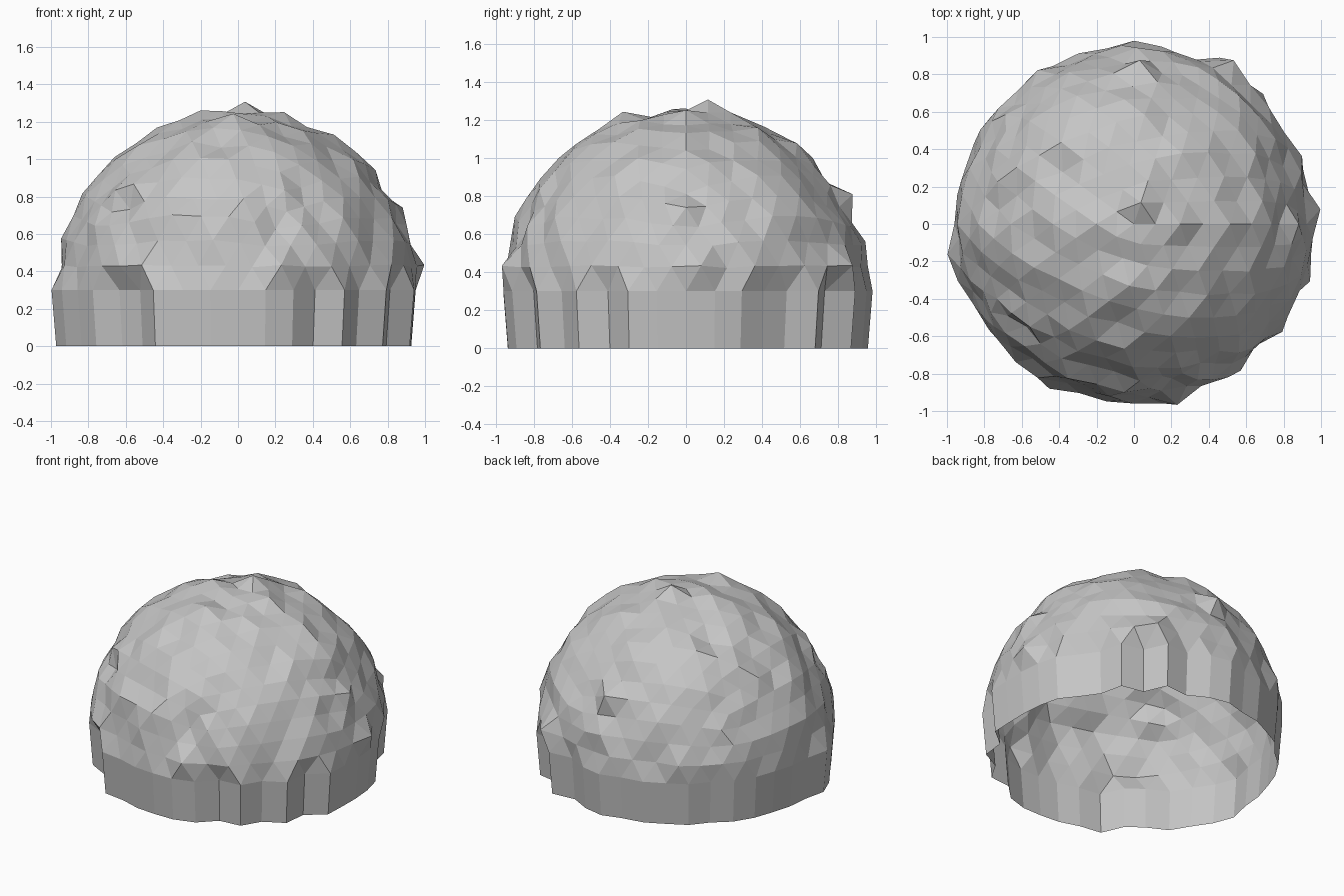
import bpy
import bmesh
import random
from math import atan2, degrees
from mathutils import Vector

random.seed(4)
WALL = 0.3       # height of the straight skirt
RADIUS = 0.95    # mean dome radius
ROUGH = 0.022    # how far the facets are pushed in or out

cube = bpy.data.objects.get("Cube")
if cube:
    bpy.data.objects.remove(cube, do_unlink=True)

# Stone material
stone = bpy.data.materials.new("grey_stone")
stone.use_nodes = True
GREY = (0.56, 0.56, 0.56, 1)
stone.diffuse_color = GREY
stone.node_tree.nodes["Principled BSDF"].inputs["Base Color"].default_value = GREY

# Rim radii in steps of nine degrees, from -x round the front to the back
rim_radii = [
    0.96, 1.01, 0.99, 0.96, 0.96, 0.9, 0.89, 0.99, 0.95, 0.96,
    0.96, 0.97, 0.96, 0.9, 0.97, 0.92, 0.98, 0.91, 0.99, 0.96,
    0.95, 0.95, 0.95, 0.91, 0.9, 0.98, 0.9, 1.0, 0.92, 0.96, 0.98,
]

# Ridge heights across the dome: (sideways, up) from the dome centre
ridge_x = [
    (-0.95, 0.26), (-0.83, 0.52), (-0.65, 0.72), (-0.45, 0.86), (-0.2, 0.96),
    (0.25, 0.95), (0.48, 0.85), (0.7, 0.68), (0.86, 0.48), (1.0, 0.13),
]
ridge_y = [
    (-0.91, 0.37), (-0.82, 0.52), (-0.67, 0.7), (-0.48, 0.84), (-0.34, 0.94),
    (0.09, 1.01), (0.3, 0.91), (0.62, 0.75), (0.87, 0.52), (0.94, 0.27),
]
knobs = [Vector((x, 0, z)) for x, z in ridge_x]
knobs += [Vector((0, y, z)) for y, z in ridge_y]

# Single knobs and pits away from the ridges
knobs += [Vector(p) for p in (
    (0.48, 0.91, 0.1), (0.22, -0.97, 0.13), (-0.66, -0.74, 0.13),
    (0.15, -0.83, 0.34), (-0.55, -0.55, 0.46), (-0.38, 0.28, 0.76),
    (-0.83, 0.49, 0.13), (-0.45, 0.86, 0.13), (0.68, 0.69, 0.13),
    (0.9, 0.36, 0.13), (-0.52, -0.82, 0.13), (-0.62, -0.75, 0.12),
    (-0.4, -0.8, 0.41),
)]

# Crumpled dome: upper half of an icosphere, each vertex pushed in or out
bm = bmesh.new()
bmesh.ops.create_icosphere(bm, subdivisions=4, radius=1)
bmesh.ops.delete(bm, geom=[v for v in bm.verts if v.co.z < -0.001], context="VERTS")
for v in bm.verts:
    step = round((degrees(atan2(v.co.y, v.co.x)) + 180) / 9) % 40
    if v.co.z < 0.001 and step < len(rim_radii):
        v.co *= rim_radii[step]
    else:
        v.co *= RADIUS + random.uniform(-ROUGH, ROUGH)
upper = [v for v in bm.verts if v.co.z > 0.05]
for knob in knobs:
    d = knob.normalized()
    near = max(upper, key=lambda v: v.co.normalized().dot(d))
    near.co = near.co.normalized() * knob.length

# Skirt: the dome rim drawn straight down, slightly narrower at the foot
rim = [e for e in bm.edges if e.is_boundary]
skirt = bmesh.ops.extrude_edge_only(bm, edges=rim)["geom"]
for v in (g for g in skirt if isinstance(g, bmesh.types.BMVert)):
    v.co.x *= 0.975
    v.co.y *= 0.975
    v.co.z = -WALL

# Stand the dome on the ground, outside faces outwards
bmesh.ops.translate(bm, verts=bm.verts, vec=(0, 0, WALL))
bmesh.ops.recalc_face_normals(bm, faces=bm.faces)
if sum(f.normal.z for f in bm.faces) < 0:
    bmesh.ops.reverse_faces(bm, faces=bm.faces)

mesh = bpy.data.meshes.new("rock_dome")
bm.to_mesh(mesh)
bm.free()
mesh.materials.append(stone)
dome = bpy.data.objects.new("rock_dome", mesh)
bpy.context.collection.objects.link(dome)
